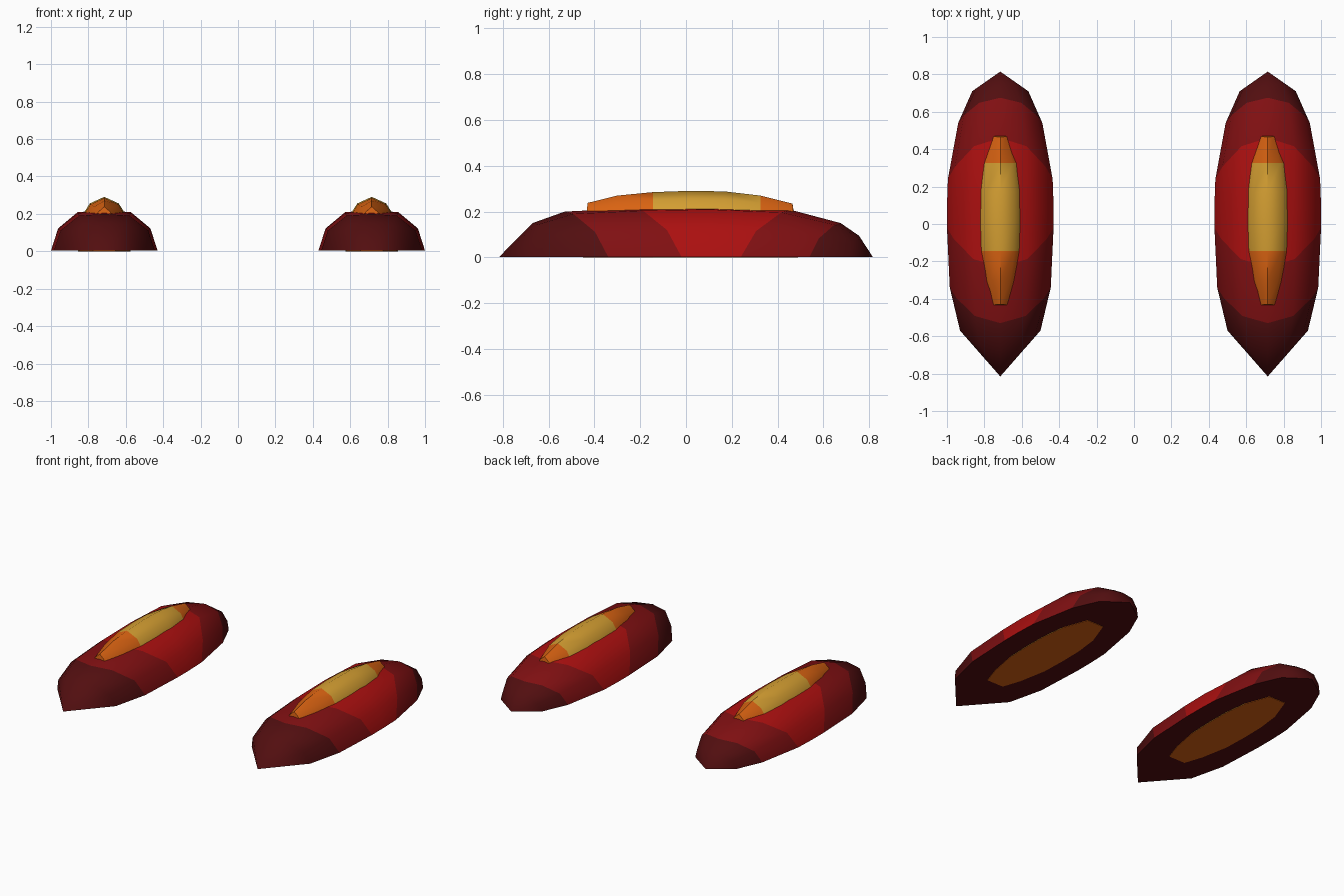
import bpy
import bmesh
import math

if "Cube" in bpy.data.objects:
    bpy.data.objects.remove(bpy.data.objects["Cube"])


def material(name, rgb):
    m = bpy.data.materials.new(name)
    m.diffuse_color = (*rgb, 1)
    m.use_nodes = True
    m.node_tree.nodes["Principled BSDF"].inputs["Base Color"].default_value = m.diffuse_color
    return m


RED = material("bright red", (0.41, 0.005, 0.005))
MID = material("deep red", (0.216, 0.005, 0.006))
DARK = material("dark maroon", (0.084, 0.0044, 0.005))
ORANGE = material("orange", (0.70, 0.125, 0.006))
YELLOW = material("golden yellow", (0.66, 0.345, 0.032))


def loft(name, x, rings, section, base, colours, mats, under):
    """Skin arched rings (base y, crown y, half width, height) lengthwise.
    section holds (width, height, y blend) factors from base to crown."""
    arch = [(-w, h, t) for w, h, t in section]
    arch += [(w, h, t) for w, h, t in reversed(section[:-1])]
    bm = bmesh.new()
    rows = [[bm.verts.new((hw * w, y0 + (y1 - y0) * t, base + (top - base) * h))
             for w, h, t in arch] for y0, y1, hw, top in rings]
    for a, b, c in zip(rows, rows[1:], colours):
        for i in range(len(arch) - 1):
            bm.faces.new((a[i], a[i + 1], b[i + 1], b[i])).material_index = c
        # flat underside strip
        bm.faces.new((a[0], b[0], b[-1], a[-1])).material_index = under
    # end caps, which vanish where the end is a point
    for row, c in ((rows[0], colours[0]), (rows[-1], colours[-1])):
        if row[0].co.x < -0.001:
            bm.faces.new(row).material_index = c
    bmesh.ops.remove_doubles(bm, verts=bm.verts, dist=0.0005)
    bmesh.ops.recalc_face_normals(bm, faces=bm.faces)
    mesh = bpy.data.meshes.new(name)
    bm.to_mesh(mesh)
    bm.free()
    for m in mats:
        mesh.materials.append(m)
    obj = bpy.data.objects.new(name, mesh)
    obj.location.x = x
    bpy.context.collection.objects.link(obj)
    bpy.ops.object.select_all(action='DESELECT')
    obj.select_set(True)
    bpy.context.view_layer.objects.active = obj
    bpy.ops.object.shade_smooth_by_angle(angle=math.radians(50))
    return obj


# Hull: pointed at both ends, bands sweep towards the ends at the crown
hull_rings = [
    (-0.815, -0.815, 0.0, 0.003),
    (-0.57, -0.67, 0.215, 0.15),
    (-0.34, -0.53, 0.27, 0.20),
    (-0.02, -0.23, 0.285, 0.215),
    (0.10, 0.10, 0.285, 0.22),
    (0.24, 0.46, 0.28, 0.207),
    (0.54, 0.675, 0.225, 0.15),
    (0.71, 0.755, 0.15, 0.095),
    (0.815, 0.815, 0.0, 0.003),
]
hull_section = [(1, 0, 0), (0.866, 0.55, 0.3), (0.5, 0.95, 0.8), (0, 1, 1)]

# Canopy: narrow ridge running through the hull down to its underside
canopy_rings = [
    (-0.45, -0.43, 0.06, 0.238),
    (-0.33, -0.30, 0.10, 0.27),
    (-0.145, -0.145, 0.135, 0.285),
    (0.02, 0.02, 0.14, 0.291),
    (0.17, 0.17, 0.138, 0.288),
    (0.325, 0.325, 0.12, 0.27),
    (0.49, 0.465, 0.06, 0.235),
]
canopy_section = [(1, 0, 0), (0.87, 0.64, 0.5), (0.55, 0.88, 0.9), (0, 1, 1)]

for side, x in (("left", -0.715), ("right", 0.715)):
    loft(side + "_hull", x, hull_rings, hull_section, 0.003,
         [2, 2, 1, 0, 0, 1, 2, 2], [RED, MID, DARK], 2)
    loft(side + "_canopy", x, canopy_rings, canopy_section, 0.0,
         [0, 0, 1, 1, 1, 0], [ORANGE, YELLOW], 0)
